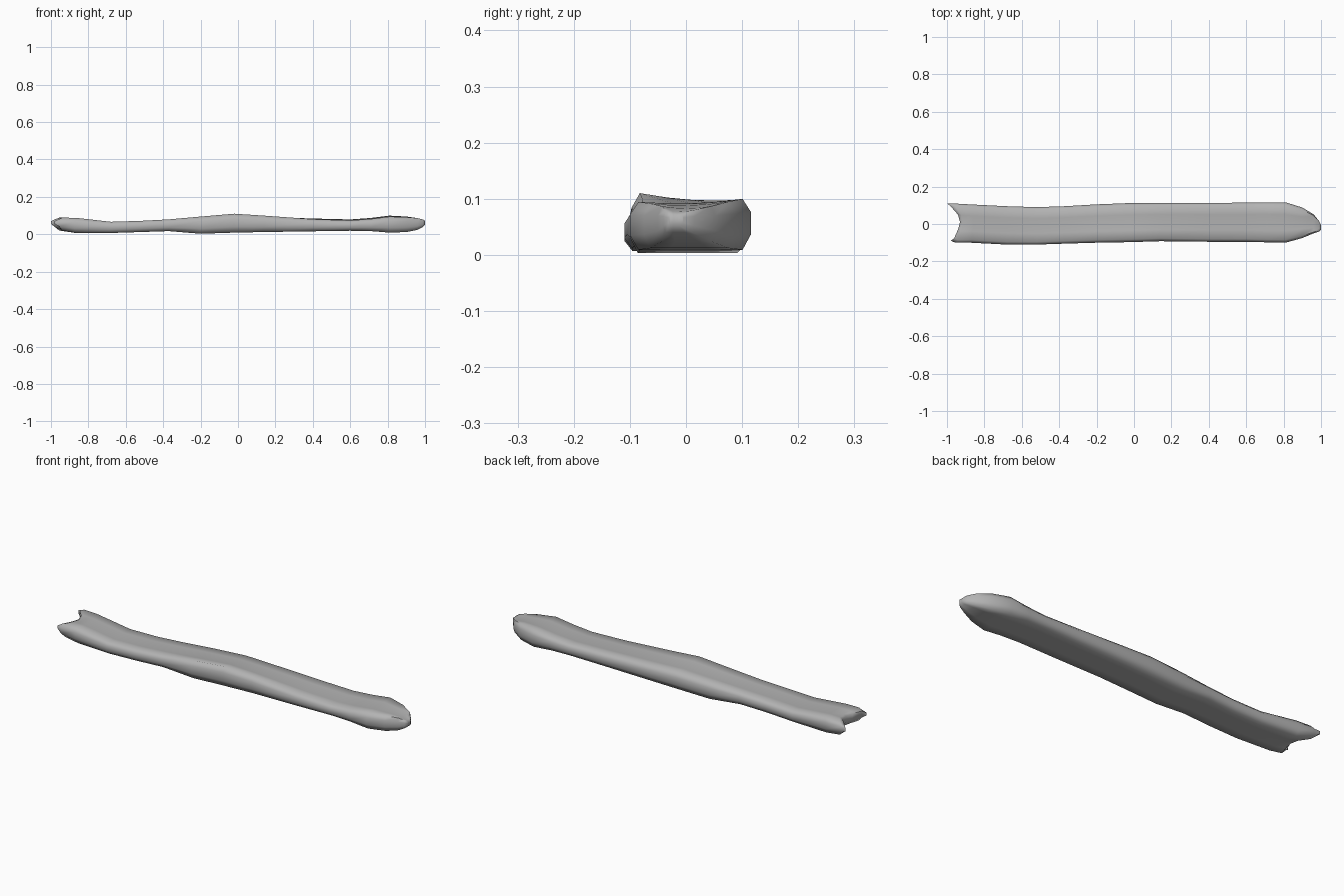
import bpy, bmesh

cube = bpy.data.objects.get("Cube")
if cube:
    bpy.data.objects.remove(cube)

# Single plain grey material
grey = bpy.data.materials.new("weathered grey")
grey.use_nodes = True
COLOUR = (0.45, 0.45, 0.45, 1)
grey.diffuse_color = COLOUR
bsdf = grey.node_tree.nodes["Principled BSDF"]
bsdf.inputs["Base Color"].default_value = COLOUR
bsdf.inputs["Roughness"].default_value = 0.8

# Rounded cross-section: u across the width, v from bottom to top
ACROSS = [-0.86, -0.4, 0, 0.4, 0.86]
SECTION = ([(u, 1) for u in ACROSS] + [(1, 0.72), (1, 0.3)]
           + [(u, 0) for u in reversed(ACROSS)] + [(-1, 0.3), (-1, 0.72)])

# Stations: x, front y, back y, bottom z, top z, tilt to the front, notch strength
STATIONS = [
    (-1.00, -0.09, 0.11, 0.045, 0.08, 0, 1),
    (-0.97, -0.10, 0.11, 0.02, 0.09, 0, 0.8),
    (-0.88, -0.10, 0.105, 0.008, 0.09, 0, 0.3),
    (-0.68, -0.11, 0.095, 0.007, 0.068, 0, 0),
    (-0.52, -0.11, 0.09, 0.012, 0.073, 0, 0),
    (-0.37, -0.105, 0.095, 0.017, 0.081, 0, 0),
    (-0.20, -0.10, 0.105, 0.003, 0.094, 0.003, 0),
    (-0.02, -0.097, 0.112, 0.009, 0.106, 0.007, 0),
    (0.14, -0.092, 0.113, 0.012, 0.098, 0.004, 0),
    (0.40, -0.095, 0.113, 0.016, 0.084, -0.002, 0),
    (0.60, -0.095, 0.114, 0.019, 0.078, -0.003, 0),
    (0.71, -0.098, 0.115, 0.017, 0.086, -0.003, 0),
    (0.81, -0.10, 0.116, 0.009, 0.099, -0.003, 0),
    (0.90, -0.075, 0.088, 0.012, 0.095, -0.002, 0),
    (0.96, -0.05, 0.052, 0.024, 0.088, 0, 0),
    (0.99, -0.04, 0.015, 0.04, 0.08, 0, 0),
    (1.00, -0.03, -0.005, 0.052, 0.072, 0, 0),
]


def add_ring(bm, x, front, back, low, high, tilt, notch):
    ring = []
    for u, v in SECTION:
        y = (front + back) / 2 + u * (back - front) / 2
        dish = 0.08 * (1 - u * u) * (high - low) * v     # shallow hollow along the top
        z = low + v * (high - low) - dish - tilt * u * v
        shift = notch * (0.07 * (1 - u * u) + (0.02 if u < -0.5 else 0))
        ring.append(bm.verts.new((x + shift, y, z)))
    return ring


def cap(bm, ring):
    for i in range(4):
        bm.faces.new((ring[i], ring[i + 1], ring[10 - i], ring[11 - i]))
    bm.faces.new(ring[4:8])
    bm.faces.new((ring[11], ring[12], ring[13], ring[0]))


# Board: lofted rings, forked at one end and rounded at the other
bm = bmesh.new()
rings = [add_ring(bm, *s) for s in STATIONS]
count = len(SECTION)
for a, b in zip(rings, rings[1:]):
    for i in range(count):
        j = (i + 1) % count
        bm.faces.new((a[i], a[j], b[j], b[i]))
cap(bm, rings[0])
cap(bm, rings[-1])
bmesh.ops.recalc_face_normals(bm, faces=bm.faces)
mesh = bpy.data.meshes.new("wooden_board")
bm.to_mesh(mesh)
bm.free()
mesh.materials.append(grey)
board = bpy.data.objects.new("wooden_board", mesh)
bpy.context.collection.objects.link(board)

# Smooth worn surface with crisp breaks at the ends
bpy.ops.object.select_all(action="DESELECT")
board.select_set(True)
bpy.context.view_layer.objects.active = board
bpy.ops.object.shade_smooth_by_angle(angle=1.2)
